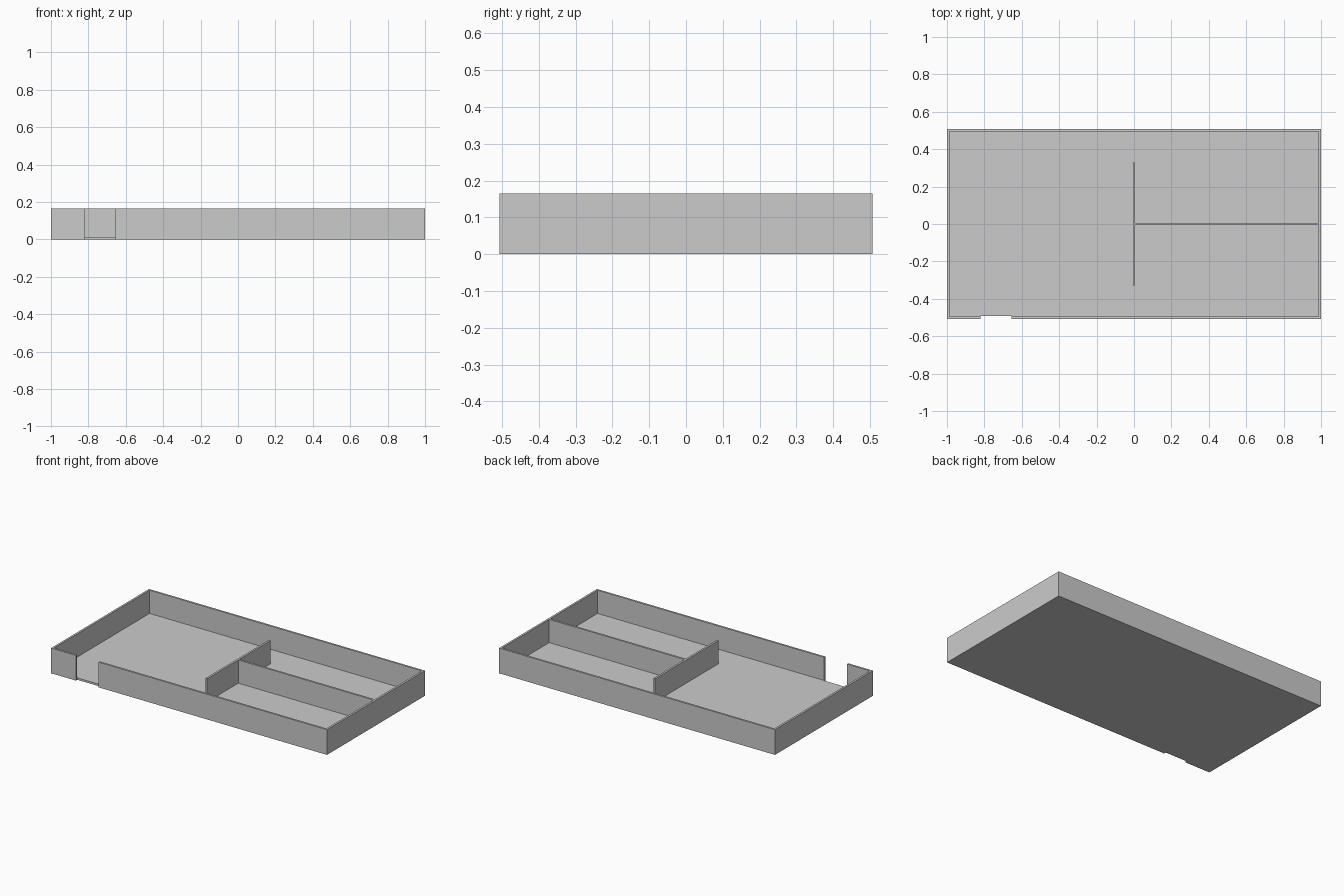
import bpy, bmesh

if "Cube" in bpy.data.objects:
    bpy.data.objects.remove(bpy.data.objects["Cube"])

X, Y, H = 1.0, 0.507, 0.165      # outer half sizes and height
W = 0.013                        # wall and floor thickness
T = W / 2                        # half thickness of the dividers
L = 0.328                        # half length of the cross divider


def prism(name, outline, z0, z1):
    """Extrude a flat outline from z0 up to z1."""
    bm = bmesh.new()
    face = bm.faces.new([bm.verts.new((x, y, z0)) for x, y in outline])
    top = bmesh.ops.extrude_face_region(bm, geom=[face])["geom"]
    verts = [g for g in top if isinstance(g, bmesh.types.BMVert)]
    bmesh.ops.translate(bm, vec=(0, 0, z1 - z0), verts=verts)
    bmesh.ops.recalc_face_normals(bm, faces=bm.faces)
    mesh = bpy.data.meshes.new(name)
    bm.to_mesh(mesh)
    bm.free()
    ob = bpy.data.objects.new(name, mesh)
    bpy.context.collection.objects.link(ob)
    return ob


def rect(x0, x1, y0, y1):
    return [(x0, y0), (x1, y0), (x1, y1), (x0, y1)]


def cut(ob, cutter):
    """Subtract the cutter, then remove it."""
    mod = ob.modifiers.new("cut", "BOOLEAN")
    mod.operation = "DIFFERENCE"
    mod.solver = "EXACT"
    mod.object = cutter
    bpy.context.view_layer.objects.active = ob
    bpy.ops.object.modifier_apply(modifier=mod.name)
    bpy.data.objects.remove(cutter)


# Solid block of the tray
tray = prism("divided_tray", rect(-X, X, -Y, Y), 0, H)

# Hollow room, shaped to leave the T of dividers standing
xi, yi = X - W, Y - W
upper = [(-xi, yi), (xi, yi), (xi, T), (T, T), (T, L), (-T, L)]
room = upper + [(x, -y) for x, y in reversed(upper)]
cut(tray, prism("room_cutter", room, W, H + 0.1))

# Doorway through the front wall, down through the floor edge
cut(tray, prism("doorway_cutter", rect(-0.82, -0.655, -Y - 0.1, -yi + 0.001), -0.1, H + 0.1))
